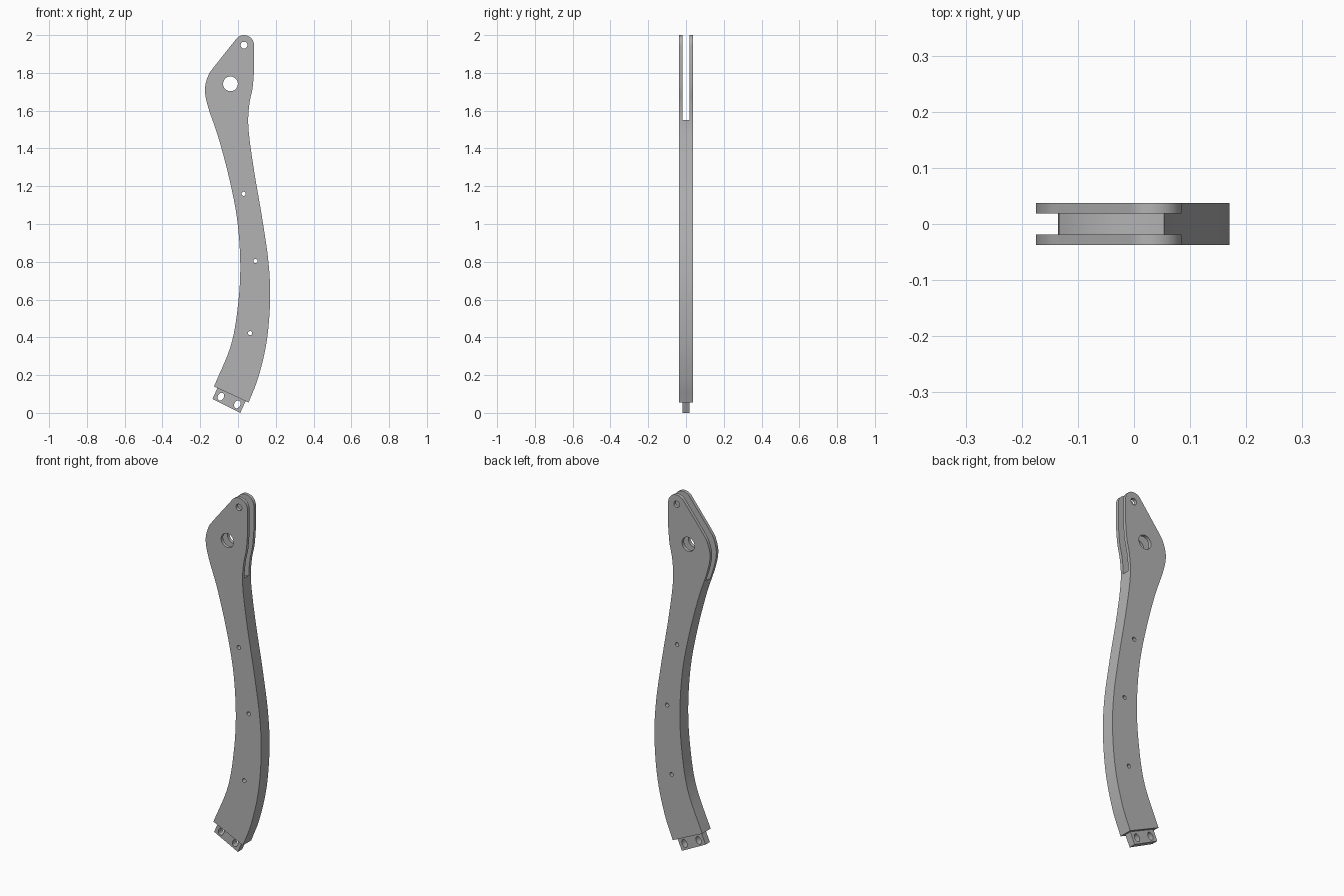
import bpy, bmesh, math
from mathutils import Vector

cube = bpy.data.objects.get("Cube")
if cube:
    bpy.data.objects.remove(cube, do_unlink=True)

grey = bpy.data.materials.new("plain grey")
grey.use_nodes = True
colour = (0.45, 0.45, 0.45, 1)
grey.diffuse_color = colour
grey.node_tree.nodes["Principled BSDF"].inputs["Base Color"].default_value = colour


def smooth_path(points, steps=8):
    """Catmull-Rom curve through the points."""
    p = [Vector(q) for q in points]
    p = [2 * p[0] - p[1]] + p + [2 * p[-1] - p[-2]]
    out = []
    for a, b, c, d in zip(p, p[1:], p[2:], p[3:]):
        for i in range(steps):
            t = i / steps
            out.append(0.5 * (2 * b + (c - a) * t + (2 * a - 5 * b + 4 * c - d) * t * t
                              + (3 * b - a - 3 * c + d) * t ** 3))
    return out + [p[-2]]


def arc(centre, radius, start, end, steps=16, stretch=1.0, tilt=0.0):
    """Arc in degrees, optionally an ellipse stretched along its tilted y axis."""
    out = []
    turn = math.radians(tilt)
    for i in range(steps + 1):
        a = math.radians(start + (end - start) * i / steps)
        x, z = radius * math.cos(a), radius * stretch * math.sin(a)
        out.append(Vector((centre[0] + x * math.cos(turn) - z * math.sin(turn),
                           centre[1] + x * math.sin(turn) + z * math.cos(turn))))
    return out


def hole(centre, radius, stretch=1.0, tilt=0.0):
    return arc(centre, radius, 0, 360, 32, stretch, tilt)[:-1]


def plate(name, loops, y, half):
    """Flat plate in the xz plane with an outline and holes."""
    curve = bpy.data.curves.new(name, "CURVE")
    curve.dimensions = "2D"
    curve.fill_mode = "BOTH"
    curve.extrude = half
    for loop in loops:
        spline = curve.splines.new("POLY")
        spline.points.add(len(loop) - 1)
        for point, q in zip(spline.points, loop):
            point.co = (q[0], q[1], 0, 1)
        spline.use_cyclic_u = True
    obj = bpy.data.objects.new(name, curve)
    bpy.context.collection.objects.link(obj)
    obj.rotation_euler.x = math.pi / 2
    obj.location.y = y
    bpy.ops.object.select_all(action="DESELECT")
    obj.select_set(True)
    bpy.context.view_layer.objects.active = obj
    bpy.ops.object.convert(target="MESH")
    obj = bpy.context.view_layer.objects.active
    bm = bmesh.new()
    bm.from_mesh(obj.data)
    bmesh.ops.remove_doubles(bm, verts=bm.verts, dist=1e-5)
    bmesh.ops.recalc_face_normals(bm, faces=bm.faces)
    bm.to_mesh(obj.data)
    bm.free()
    obj.data.materials.clear()
    obj.data.materials.append(grey)
    bpy.ops.object.shade_smooth_by_angle(angle=math.radians(30))


# Long edges of the curved arm
right_edge = smooth_path([(0.056, 0.055), (0.108, 0.19), (0.152, 0.38), (0.17, 0.6),
                          (0.161, 0.8), (0.128, 1.03), (0.087, 1.27), (0.061, 1.45),
                          (0.054, 1.55), (0.061, 1.64), (0.077, 1.72), (0.085, 1.81)])
left_edge = smooth_path([(-0.127, 1.832), (-0.158, 1.785), (-0.175, 1.71), (-0.157, 1.615),
                         (-0.103, 1.455), (-0.045, 1.235), (-0.004, 1.02), (0.012, 0.79),
                         (0.001, 0.58), (-0.037, 0.36), (-0.127, 0.14)])
tip, pivot = (0.032, 1.947), (-0.04, 1.742)

# Side plates with the rounded tip
arm_holes = [hole(c, 0.011) for c in ((0.03, 1.16), (0.092, 0.804), (0.064, 0.422))]
side = [right_edge + arc(tip, 0.053, 0, 138) + left_edge,
        hole(tip, 0.018), hole(pivot, 0.039)] + arm_holes
plate("front_side_plate", side, -0.028, 0.009)
plate("back_side_plate", side, 0.028, 0.009)

# Core, ending in a round clearance below the pivot and a drilled tongue at the foot
clearance = arc(pivot, 0.213, -64, -116)
core = [q for q in right_edge if q.y < 1.55] + clearance
core += [q for q in left_edge if q.y < 1.55]
core += [(-0.109, 0.132), (-0.135, 0.074), (0.012, 0.0), (0.04, 0.062)]
slots = [hole(c, 0.016, 1.35, -26) for c in ((-0.091, 0.086), (-0.004, 0.045))]
plate("core_with_tongue", [core] + arm_holes + slots, 0, 0.019)
